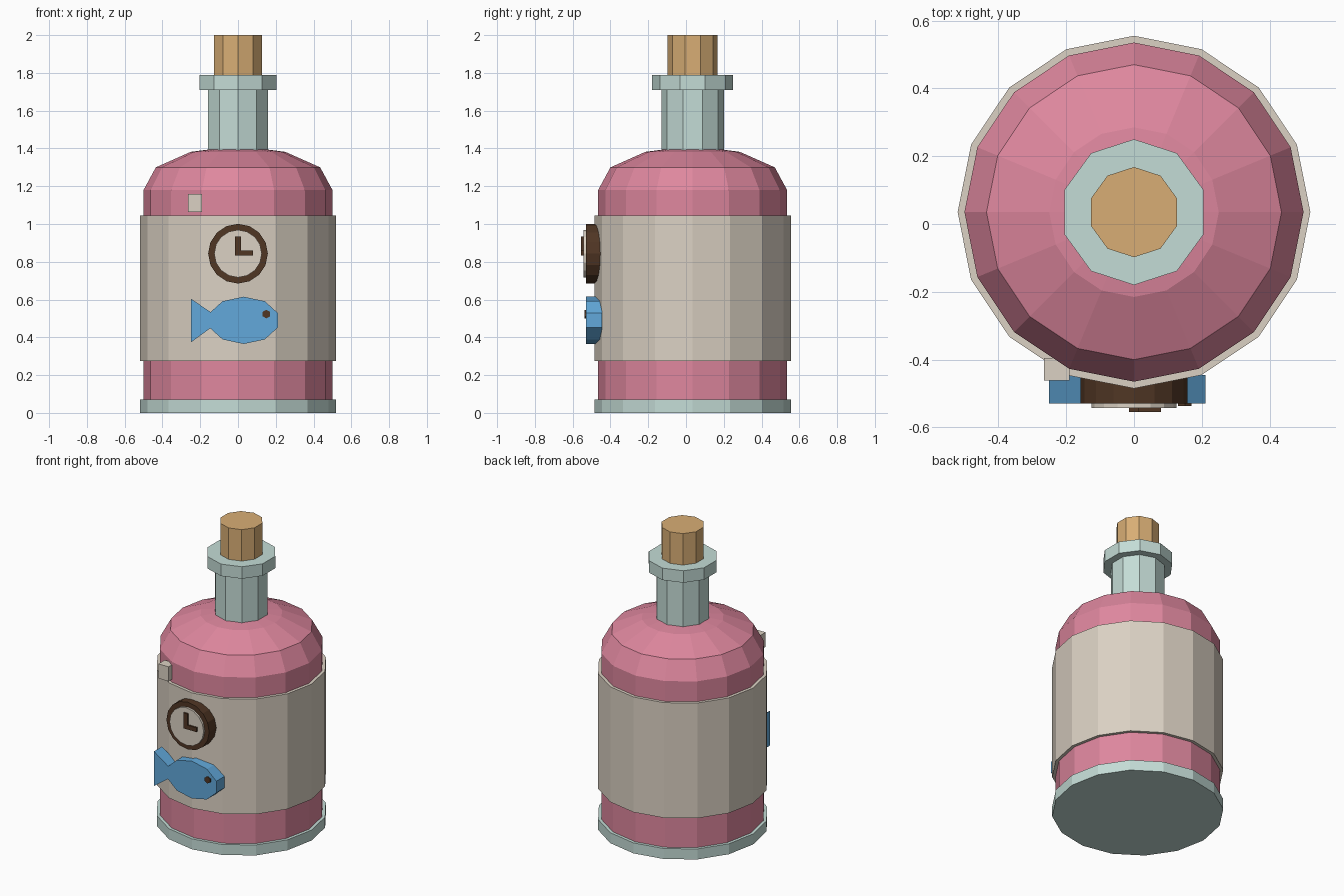
import bpy, bmesh, math

if "Cube" in bpy.data.objects:
    bpy.data.objects.remove(bpy.data.objects["Cube"])

AXIS_Y = 0.035  # the bottle sits slightly back so the badges fit in the depth


def material(name, r, g, b):
    lin = [(c / 255 / 12.92) if c < 10 else ((c / 255 + 0.055) / 1.055) ** 2.4 for c in (r, g, b)]
    m = bpy.data.materials.new(name)
    m.diffuse_color = (*lin, 1)
    m.use_nodes = True
    m.node_tree.nodes["Principled BSDF"].inputs["Base Color"].default_value = m.diffuse_color
    return m


PINK = material("pink", 222, 135, 158)
CREAM = material("cream", 219, 209, 195)
GLASS = material("pale_glass", 196, 220, 214)
CORK = material("cork_tan", 216, 174, 117)
BLUE = material("blue", 98, 169, 219)
BROWN = material("dark_brown", 80, 54, 36)


def finish(name, bm, mat):
    bmesh.ops.recalc_face_normals(bm, faces=bm.faces[:])
    me = bpy.data.meshes.new(name)
    bm.to_mesh(me)
    bm.free()
    me.materials.append(mat)
    ob = bpy.data.objects.new(name, me)
    bpy.context.collection.objects.link(ob)
    return ob


def lathe(name, profile, sides, mat):
    """Closed faceted solid from (radius, z) points, with a vertex facing front."""
    bm = bmesh.new()
    rings = []
    for r, z in profile:
        ang = [2 * math.pi * i / sides - math.pi / 2 for i in range(sides)]
        rings.append([bm.verts.new((r * math.cos(a), AXIS_Y + r * math.sin(a), z)) for a in ang])
    for lo, hi in zip(rings, rings[1:]):
        for i in range(sides):
            j = (i + 1) % sides
            bm.faces.new((lo[i], lo[j], hi[j], hi[i]))
    bm.faces.new(rings[0])
    bm.faces.new(rings[-1])
    return finish(name, bm, mat)


def plate(name, outline, front, back, mat):
    """Front-facing (x, z) outline extruded between two depths."""
    bm = bmesh.new()
    face = bm.faces.new([bm.verts.new((x, front, z)) for x, z in outline])
    new = bmesh.ops.extrude_face_region(bm, geom=[face], use_keep_orig=True)["geom"]
    for v in new:
        if isinstance(v, bmesh.types.BMVert):
            v.co.y = back
    return finish(name, bm, mat)


def ellipse(cx, cz, rx, rz, n):
    ang = [math.pi / 2 + 2 * math.pi * i / n for i in range(n)]
    return [(cx + rx * math.cos(a), cz + rz * math.sin(a)) for a in ang]


def rect(x0, x1, z0, z1):
    return [(x0, z0), (x1, z0), (x1, z1), (x0, z1)]


# Bottle
lathe("base", [(0.52, 0), (0.52, 0.07)], 16, GLASS)
lathe("body", [(0.50, 0.06), (0.50, 1.18), (0.435, 1.30), (0.25, 1.382), (0.15, 1.395)], 16, PINK)
lathe("label_band", [(0.52, 0.275), (0.52, 1.045)], 16, CREAM)
lathe("neck", [(0.166, 1.37), (0.166, 1.72)], 10, GLASS)
lathe("neck_lip", [(0.215, 1.71), (0.215, 1.79)], 10, GLASS)
lathe("cork", [(0.133, 1.75), (0.133, 2.0)], 10, CORK)

# Clock badge
plate("clock_rim", ellipse(0, 0.843, 0.158, 0.158, 16), -0.53, -0.45, BROWN)
plate("clock_face", ellipse(0, 0.843, 0.126, 0.126, 16), -0.543, -0.50, CREAM)
plate("clock_hands", [(-0.015, 0.832), (0.08, 0.832), (0.08, 0.86), (0.015, 0.86),
                      (0.015, 0.935), (-0.015, 0.935)], -0.555, -0.54, BROWN)

# Fish badge
plate("fish_body", ellipse(0.03, 0.49, 0.19, 0.125, 10), -0.53, -0.445, BLUE)
plate("fish_tail", [(-0.14, 0.53), (-0.25, 0.605), (-0.25, 0.373), (-0.14, 0.453)], -0.53, -0.445, BLUE)
plate("fish_eye", ellipse(0.15, 0.523, 0.023, 0.023, 6), -0.537, -0.528, BROWN)

# Small highlight block on the shoulder
plate("highlight_block", rect(-0.265, -0.19, 1.063, 1.16), -0.462, -0.395, CREAM)
